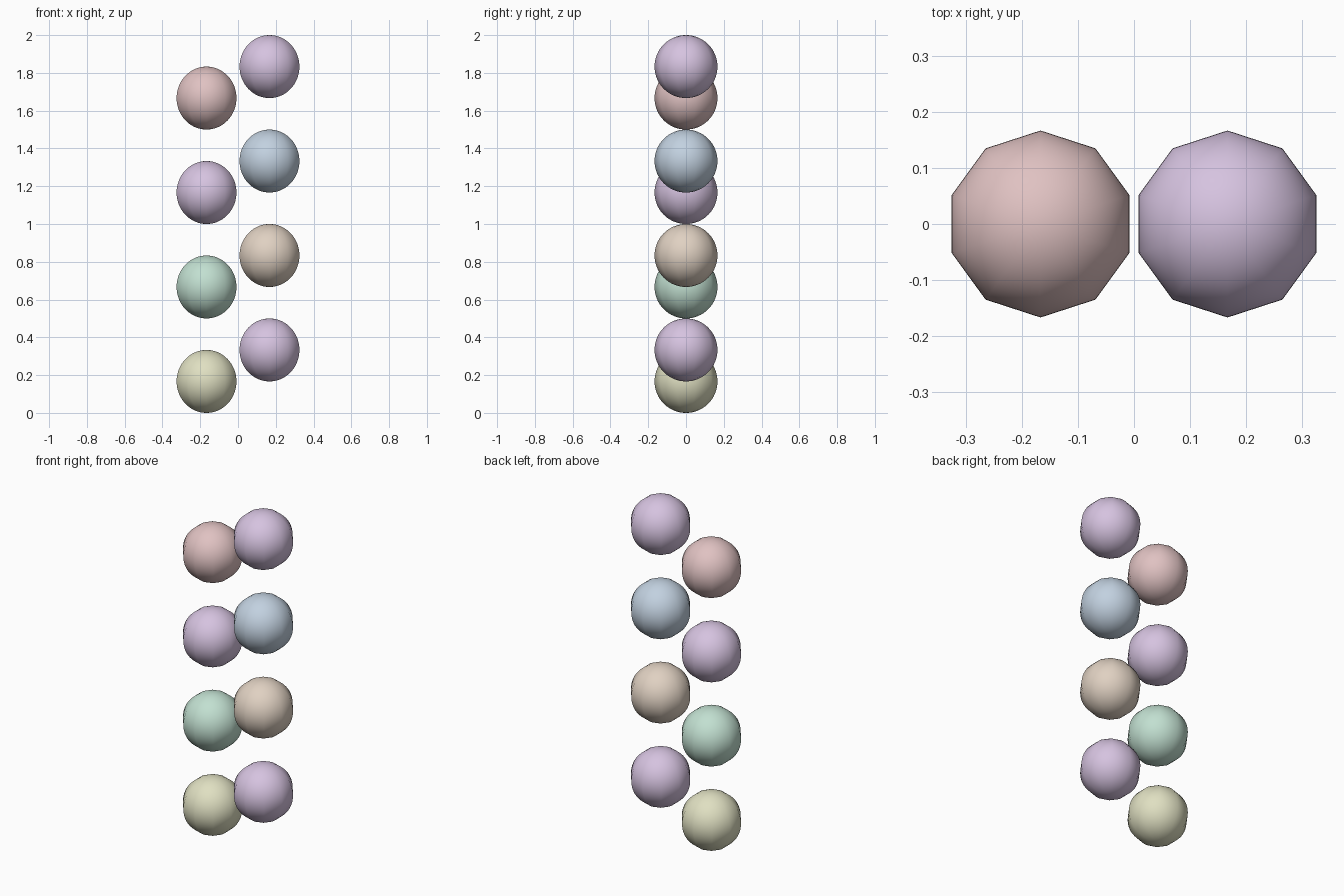
import bpy, math

if "Cube" in bpy.data.objects:
    bpy.data.objects.remove(bpy.data.objects["Cube"])

R = 1 / 6          # ball radius
SEGMENTS = 10      # sides around the vertical axis
RINGS = 32         # fine rings give a round front outline


def linear(c):
    c /= 255
    return c / 12.92 if c <= 0.04045 else ((c + 0.055) / 1.055) ** 2.4


def material(name, rgb):
    m = bpy.data.materials.new(name)
    m.diffuse_color = (*[linear(c) for c in rgb], 1)
    m.use_nodes = True
    m.node_tree.nodes["Principled BSDF"].inputs["Base Color"].default_value = m.diffuse_color
    return m


mats = {name: material(name, rgb) for name, rgb in {
    "pale_olive": (224, 224, 194),
    "pale_purple": (214, 195, 224),
    "pale_green": (194, 224, 209),
    "pale_tan": (224, 209, 194),
    "pale_blue": (194, 209, 224),
    "pale_pink": (224, 194, 194),
}.items()}


def ball(name, x, z, mat):
    bpy.ops.mesh.primitive_uv_sphere_add(segments=SEGMENTS, ring_count=RINGS,
                                         radius=R, location=(x, 0, z))
    ob = bpy.context.object
    ob.name = name
    ob.data.materials.append(mats[mat])
    bpy.ops.object.shade_smooth()


# Two staggered columns of balls, listed from the bottom up
left = ["pale_olive", "pale_green", "pale_purple", "pale_pink"]
right = ["pale_purple", "pale_tan", "pale_blue", "pale_purple"]
for i in range(4):
    ball(f"left_ball_{i + 1}", -R, R + i * 0.5, left[i])
    ball(f"right_ball_{i + 1}", R, 2 * R + i * 0.5, right[i])
